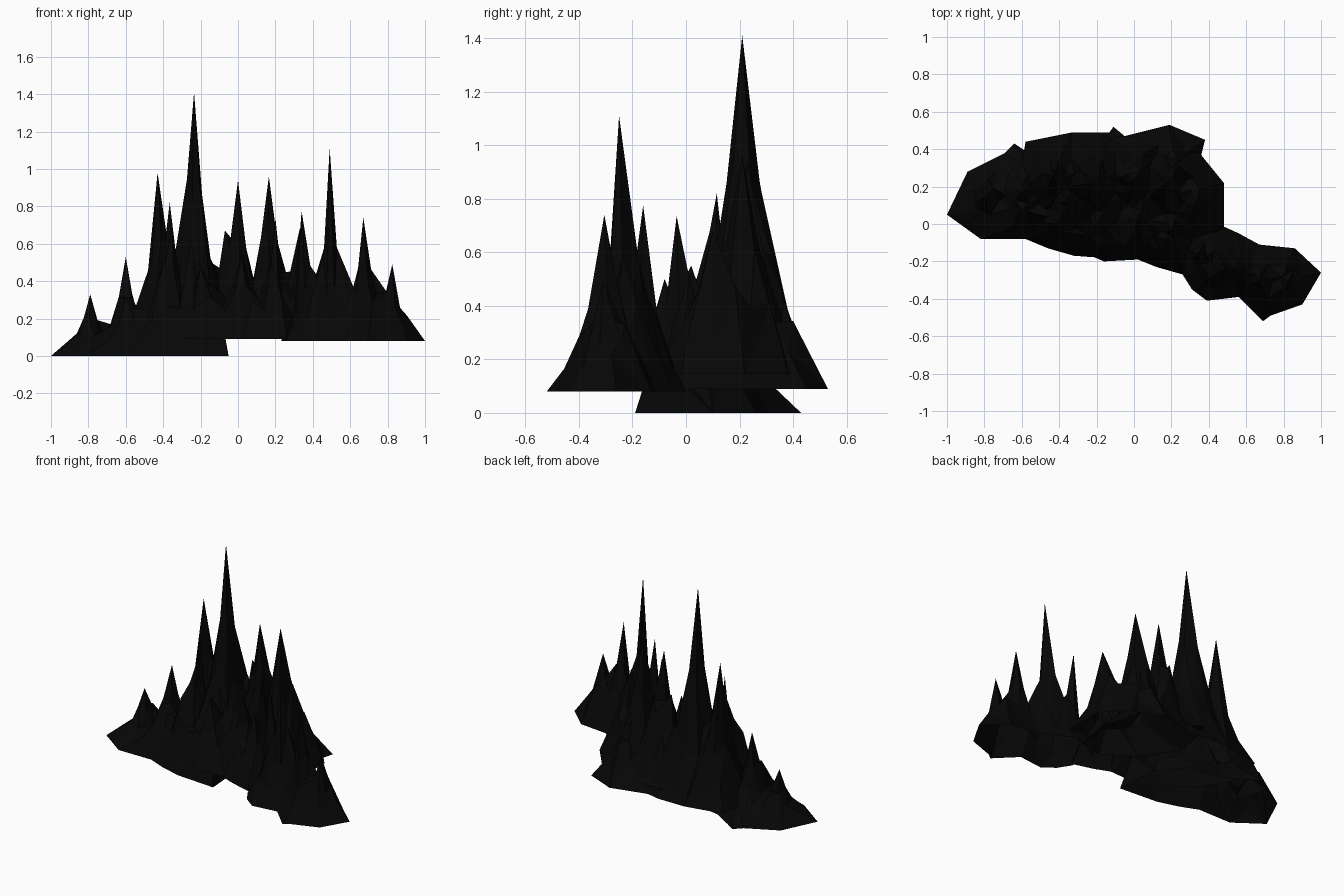
import bpy, math, random
from mathutils import Vector
from mathutils.geometry import delaunay_2d_cdt, intersect_point_line

if "Cube" in bpy.data.objects:
    bpy.data.objects.remove(bpy.data.objects["Cube"])
random.seed(4)

rock = bpy.data.materials.new("black_rock")
rock.use_nodes = True
colour = (0.002, 0.002, 0.002, 1)
rock.diffuse_color = colour
rock.node_tree.nodes["Principled BSDF"].inputs["Base Color"].default_value = colour

# Spire profile: distance from the axis against share of the height
PROFILE = [(0, 1), (.04, .6), (.075, .35), (.11, .21), (.2, .12), (.38, 0)]
LONG, SHORT = 2.2, 1.3  # depth of the long and the steep side of a spire


def share(r):
    for (r0, h0), (r1, h1) in zip(PROFILE, PROFILE[1:]):
        if r < r1:
            return h0 + (h1 - h0) * (r - r0) / (r1 - r0)
    return 0


def stretch(dy, lean):
    return LONG if dy * lean > 0 else SHORT


def spire_height(p, base, spire):
    x, y, top, width, lean = spire
    dy = (p.y - y) / stretch(p.y - y, lean)
    return (top - base) * share(math.hypot(p.x - x, dy) / width)


def edge_distance(p, outline):
    best = 9
    for a, b in zip(outline, outline[1:] + outline[:1]):
        q, t = intersect_point_line(p, a, b)
        q = a.lerp(b, min(1, max(0, t)))
        best = min(best, (p - q.to_2d()).length)
    return best


def crag(name, base, outline, spires):
    """Open-bottomed faceted rock with spires rising inside an outline.
    Spires are x, y, top, width and lean (1 long to the back, -1 to the front)."""
    outline = [Vector(p) for p in outline]
    points = [(p, base) for p in outline]
    points += [(Vector(s[:2]), s[2]) for s in spires]
    for x, y, top, width, lean in spires:
        for radius, count in ((.04, 6), (.077, 6), (.13, 7)):
            turn = random.random() * math.tau
            for i in range(count):
                a = turn + math.tau * i / count
                r = radius * width * random.uniform(.92, 1.08)
                dy = r * math.sin(a)
                p = Vector((x + r * math.cos(a), y + dy * stretch(dy, lean)))
                d = edge_distance(p, outline)
                if d < .03 or any((p - q).length < .025 for q, z in points):
                    continue
                h = max(spire_height(p, base, s) for s in spires)
                limit = max(2 * d, .16 + 4.5 * (d - .08))
                points.append((p, base + min(h, limit)))
    # Triangulate within the outline, then raise each point
    coords, _, faces, source, _, _ = delaunay_2d_cdt(
        [p for p, z in points], [], [list(range(len(outline)))], 1, 1e-5)
    used = sorted({i for f in faces for i in f})
    index = {old: new for new, old in enumerate(used)}
    verts = [(*coords[i], points[source[i][0]][1] if source[i] else base) for i in used]
    mesh = bpy.data.meshes.new(name)
    mesh.from_pydata(verts, [], [[index[i] for i in f] for f in faces])
    mesh.materials.append(rock)
    obj = bpy.data.objects.new(name, mesh)
    bpy.context.collection.objects.link(obj)


# Low crag at the right end
crag("right_crag", 0,
     [(-1, .05), (-.82, -.08), (-.58, -.08), (-.46, -.13), (-.32, -.17), (-.05, -.19),
      (-.07, .1), (-.2, .26), (-.45, .31), (-.58, .39), (-.64, .43), (-.69, .38), (-.89, .28)],
     [(-.79, .15, .33, 1, 1), (-.6, .165, .53, 1, -1), (-.365, .115, .82, 1, -1),
      (-.42, 0, .42, 1.2, -1), (-.2, .02, .45, 1.2, -1), (-.635, .34, .05, 1, 1),
      (-.09, -.12, .22, .8, 1)])

# Tall central crag
crag("central_crag", .09,
     [(-.58, .44), (-.62, .2), (-.48, -.02), (-.23, -.17), (-.16, -.2), (.02, -.19),
      (.12, -.23), (.26, -.27), (.36, -.1), (.42, .2), (.36, .37), (.38, .45),
      (.19, .53), (-.05, .47), (-.14, .49), (-.33, .49)],
     [(-.43, .255, .98, 1.2, 1), (-.235, .21, 1.41, 1.08, 1), (-.07, .25, .67, .9, 1),
      (0, .23, .94, 1.1, 1), (.02, .02, .55, 1.3, -1), (.18, -.08, .5, 1.3, -1),
      (-.2, 0, .48, 1.3, -1), (.2, .3, .5, 1.2, 1)])

# Raised crag at the back left
crag("back_crag", .145,
     [(-.2, .2), (-.05, -.02), (.15, -.15), (.35, -.1), (.48, -.02), (.48, .22),
      (.35, .38), (.15, .45), (-.05, .47), (-.11, .52), (-.16, .45)],
     [(.165, .21, .96, 1.15, 1), (.2, -.035, .735, 1, -1), (.33, .1, .68, 1.1, 1)])

# Crag at the front left
crag("left_crag", .08,
     [(.23, -.12), (.26, -.27), (.31, -.35), (.39, -.41), (.56, -.39), (.69, -.52),
      (.73, -.49), (.9, -.43), (1, -.26), (.86, -.13), (.67, -.11), (.56, -.05),
      (.45, 0), (.3, 0)],
     [(.34, -.16, .775, 1.1, 1), (.49, -.25, 1.11, 1, 1), (.67, -.305, .74, 1, -1),
      (.825, -.31, .49, 1, 1)])
